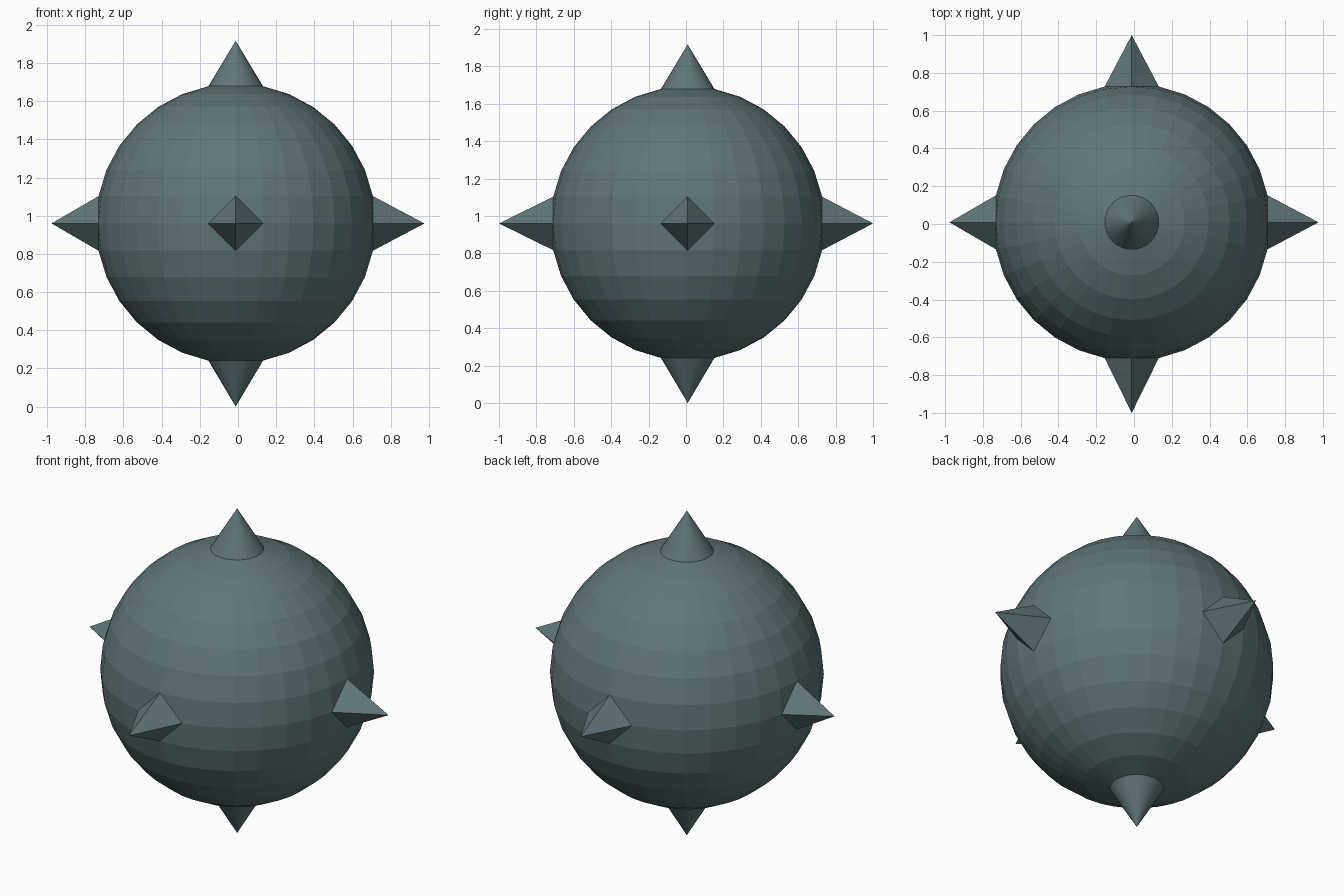
import bpy, bmesh
from mathutils import Vector

if "Cube" in bpy.data.objects:
    bpy.data.objects.remove(bpy.data.objects["Cube"])

CENTRE = Vector((-0.012, 0.009, 0.96))
RADIUS = 0.733

# axis direction -> world position of the spike tip
TIPS = {
    (1, 0, 0): (0.977, 0.009, 0.96),
    (-1, 0, 0): (-0.977, 0.009, 0.96),
    (0, 1, 0): (-0.012, 1.0, 0.96),
    (0, -1, 0): (-0.012, -1.0, 0.96),
    (0, 0, 1): (-0.012, 0.009, 1.917),
    (0, 0, -1): (-0.012, 0.009, 0.0),
}

# Round body, low-poly with flat faces
bm = bmesh.new()
bmesh.ops.create_uvsphere(bm, u_segments=32, v_segments=16, radius=RADIUS)
poles = [(max(bm.verts, key=lambda v: v.co.dot(Vector(d))), tip)
         for d, tip in TIPS.items()]

# Spikes: split the quads round each axis vertex, then pull the vertex out
for vert, tip in poles:
    for face in list(vert.link_faces):
        if len(face.verts) == 4:
            loop = next(l for l in face.loops if l.vert == vert)
            bmesh.utils.face_split(face, loop.link_loop_prev.vert,
                                   loop.link_loop_next.vert)
for v in bm.verts:
    v.co += CENTRE
for vert, tip in poles:
    vert.co = Vector(tip)

bmesh.ops.recalc_face_normals(bm, faces=bm.faces[:])
mesh = bpy.data.meshes.new("spiked_ball")
bm.to_mesh(mesh)
bm.free()

# Single grey-teal metal colour
metal = bpy.data.materials.new("grey_teal_metal")
metal.diffuse_color = (0.115, 0.18, 0.19, 1)
metal.use_nodes = True
metal.node_tree.nodes["Principled BSDF"].inputs["Base Color"].default_value = metal.diffuse_color
mesh.materials.append(metal)
ball = bpy.data.objects.new("spiked_ball", mesh)
bpy.context.collection.objects.link(ball)
